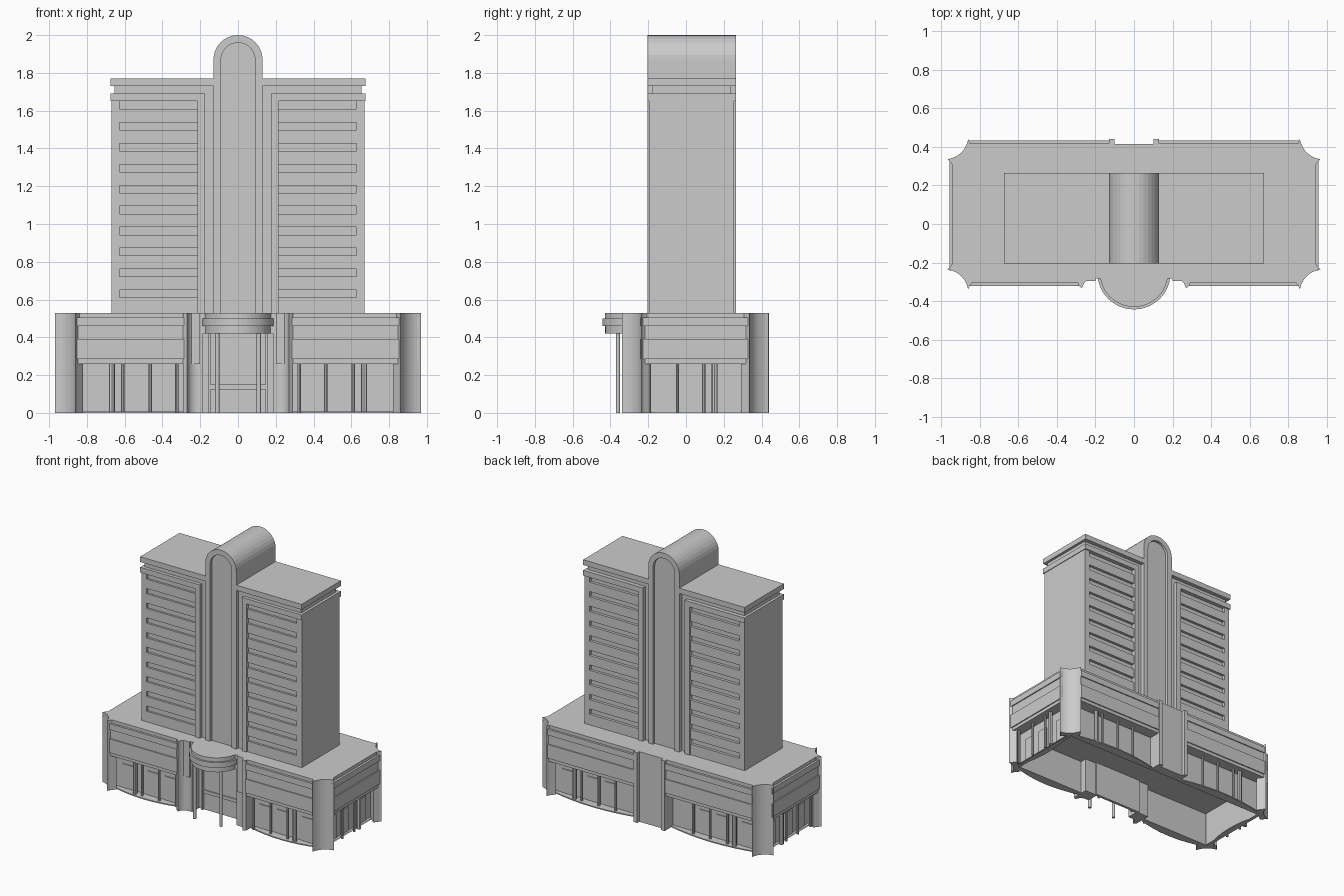
import bpy, bmesh, math

cube = bpy.data.objects.get("Cube")
if cube:
    bpy.data.objects.remove(cube, do_unlink=True)

grey = bpy.data.materials.new("plain_grey")
grey.use_nodes = True
COLOUR = (0.6, 0.6, 0.6, 1)
grey.diffuse_color = COLOUR
grey.node_tree.nodes["Principled BSDF"].inputs["Base Color"].default_value = COLOUR


def build(name, prisms):
    """One object from prisms: (outline, low, high, axis, has_floor)."""
    bm = bmesh.new()
    for outline, low, high, axis, floor in prisms:
        def place(p, d):
            return (p[0], p[1], d) if axis == "z" else (p[0], d, p[1])
        a = [bm.verts.new(place(p, low)) for p in outline]
        b = [bm.verts.new(place(p, high)) for p in outline]
        faces = [bm.faces.new(b)]
        base = bm.faces.new(a)
        faces.append(base)
        for i in range(len(a)):
            j = (i + 1) % len(a)
            faces.append(bm.faces.new((a[i], a[j], b[j], b[i])))
        bmesh.ops.recalc_face_normals(bm, faces=faces)
        if not floor:
            bmesh.ops.delete(bm, geom=[base], context="FACES_ONLY")
    mesh = bpy.data.meshes.new(name)
    bm.to_mesh(mesh)
    bm.free()
    mesh.materials.append(grey)
    ob = bpy.data.objects.new(name, mesh)
    bpy.context.collection.objects.link(ob)
    return ob


def up(outline, z0, z1, floor=True):
    return (outline, z0, z1, "z", floor)


def deep(outline, y0, y1):
    return (outline, y0, y1, "y", True)


def box(x0, x1, y0, y1, z0, z1):
    return up([(x0, y0), (x1, y0), (x1, y1), (x0, y1)], z0, z1)


def arc(cx, cy, r, start, end, n):
    return [(cx + r * math.cos(math.radians(start + (end - start) * i / n)),
             cy + r * math.sin(math.radians(start + (end - start) * i / n)))
            for i in range(n + 1)]


def bowed(p, q, sag, n=8):
    """Points from p to q, bent to the left of the chord by sag."""
    dx, dy = q[0] - p[0], q[1] - p[1]
    length = math.hypot(dx, dy)
    pts = []
    for i in range(n + 1):
        t = i / n
        s = sag * 4 * t * (1 - t) / length
        pts.append((p[0] + dx * t - dy * s, p[1] + dy * t + dx * s))
    return pts


def flip(outline, sx, sy=1, cy=0.05):
    return [(x * sx, cy + (y - cy) * sy) for x, y in outline]


SIDES = (-1, 1)
ROOF = 0.53          # podium roof
CEIL = 0.26          # ground floor ceiling
FRONT, BACK = -0.205, 0.265

# Tower core, roof slab and arched barrel
build("tower_core", [box(-0.655, 0.655, -0.18, 0.235, ROOF, 1.75)])
build("roof_slab", [box(s * 0.13, s * 0.675, FRONT, BACK, 1.73, 1.77) for s in SIDES])
outer = arc(0, 1.87, 0.13, 0, 180, 16)
inner = arc(0, 1.87, 0.09, 180, 0, 16)
build("barrel_vault", [deep([(0.13, ROOF)] + outer + [(-0.13, ROOF)], -0.185, 0.245)])
rim = [(0.13, ROOF)] + outer + [(-0.13, ROOF), (-0.09, ROOF)] + inner + [(0.09, ROOF)]
build("arch_frames", [deep(rim, FRONT, -0.185), deep(rim, 0.245, BACK)])

# Lower cornice running down beside the arch
ell = [(0.175, ROOF), (0.175, 1.69), (0.675, 1.69),
       (0.675, 1.65), (0.215, 1.65), (0.215, ROOF)]
build("lower_cornice", [deep(flip(ell, s), FRONT, BACK) for s in SIDES])

# Tower walls: end piers and spandrels leave recessed window strips
walls = []
for s in SIDES:
    walls.append(box(s * 0.628, s * 0.67, -0.195, 0.255, ROOF, 1.65))
    bottom = ROOF
    for i in range(10):
        z = 0.61 + 0.111 * i
        walls.append(box(s * 0.215, s * 0.628, -0.195, 0.255, bottom, z))
        bottom = z + 0.04
build("tower_walls", walls)

# Podium upper storey with a notch for the entrance
half = [(0.2, -0.19), (0.2, -0.295), (0.82, -0.295), (0.94, -0.2),
        (0.94, 0.3), (0.82, 0.415)]
plan = half + flip(half, -1)[::-1]
build("podium_block", [up(plan, CEIL, ROOF)])

# Stepped fascia bands on all sides
steps = [(CEIL, 0.285, 0.008), (0.285, 0.39, 0.016), (0.39, 0.46, 0.008),
         (0.46, 0.505, 0.016), (0.505, ROOF, 0.0)]
bands = []
for z0, z1, out in steps:
    for s in SIDES:
        bands.append(box(s * 0.28, s * 0.855, -0.305 - out, -0.28, z0, z1))
        bands.append(box(s * 0.125, s * 0.855, 0.4, 0.418 + out, z0, z1))
        bands.append(box(s * 0.92, s * (0.942 + out), -0.24, 0.34, z0, z1))
build("fascia_bands", bands)

# Scooped corner pylons and entrance pylons
scoop = bowed((0.86, -0.338), (0.968, -0.235), 0.024)
corner = scoop + [(0.955, -0.225), (0.93, -0.19), (0.82, -0.28), (0.85, -0.318)]
build("corner_pylons", [up(flip(corner, sx, sy), 0, ROOF) for sx in SIDES for sy in SIDES])
gate = bowed((0.2, -0.283), (0.27, -0.333), 0.018) + [(0.29, -0.318), (0.29, -0.19), (0.185, -0.19),
                                                      (0.185, -0.283)]
build("entrance_pylons", [up(flip(gate, s), 0, ROOF) for s in SIDES])

# Rear centre panel with two pilasters
build("rear_panel", [box(-0.13, 0.13, 0.34, 0.415, 0, ROOF)]
      + [box(s * 0.1, s * 0.13, 0.41, 0.44, 0, ROOF) for s in SIDES])

# Recessed ground floor, open underneath
ground = [(0.19, -0.2), (0.19, -0.24), (0.87, -0.24), (0.87, 0.34)]
build("ground_walls", [up(ground + flip(ground, -1)[::-1], 0, CEIL + 0.005, False)])
build("entrance_wall", [box(-0.2, 0.2, -0.2, -0.18, 0, 0.45),
                        box(-0.145, 0.145, -0.208, -0.2, 0.125, 0.15)]
      + [box(s * 0.145, s * 0.16, -0.215, -0.2, 0, 0.42) for s in SIDES])

# Bowed thresholds, slim columns and door plates around the ground floor
slabs, columns, doors = [], [], []
for sx in SIDES:
    for sy in SIDES:
        x0 = 0.28 if sy == 1 else 0.13
        stoop = bowed((0.86, -0.262), (x0, -0.262), 0.045)
        slabs.append(up(flip(stoop + [(x0, -0.235), (0.86, -0.235)], sx, sy), 0, 0.008))
        for x, r in ((0.325, 0.009), (0.465, 0.009), (0.61, 0.009), (0.668, 0.016)):
            post = arc(x, -0.275, r, 0, 315, 7)
            columns.append(up(flip(post, sx, sy), 0, CEIL))
        for x in (0.395, 0.54, 0.75):
            leaf = [(x - 0.045, -0.247), (x + 0.045, -0.247), (x + 0.045, -0.24), (x - 0.045, -0.24)]
            doors.append(up(flip(leaf, sx, sy), 0.01, 0.19))
    stoop = bowed((0.89, 0.33), (0.89, -0.23), -0.045)
    slabs.append(up(flip(stoop + [(0.865, -0.23), (0.865, 0.33)], sx), 0, 0.008))
    for y, r in ((-0.195, 0.009), (-0.045, 0.009), (0.095, 0.009), (0.152, 0.016)):
        columns.append(up(flip(arc(0.905, y, r, 0, 315, 7), sx), 0, CEIL))
    for y in (-0.12, 0.025, 0.23):
        doors.append(box(sx * 0.87, sx * 0.877, y - 0.045, y + 0.045, 0.01, 0.19))
build("thresholds", slabs)
build("ground_columns", columns)
build("door_plates", doors)

# Rounded entrance canopy in three tiers on two posts
tiers = [box(-0.2, 0.2, -0.283, -0.185, 0.42, ROOF)]
for z0, z1, r in ((0.42, 0.46, 0.175), (0.46, 0.5, 0.19), (0.5, ROOF, 0.177)):
    tiers.append(up(arc(0, -0.253, r, 180, 360, 24), z0, z1))
build("entrance_canopy", tiers)
build("canopy_posts", [up(arc(s * 0.11, -0.36, 0.011, 0, 330, 11), 0, 0.43) for s in SIDES])
